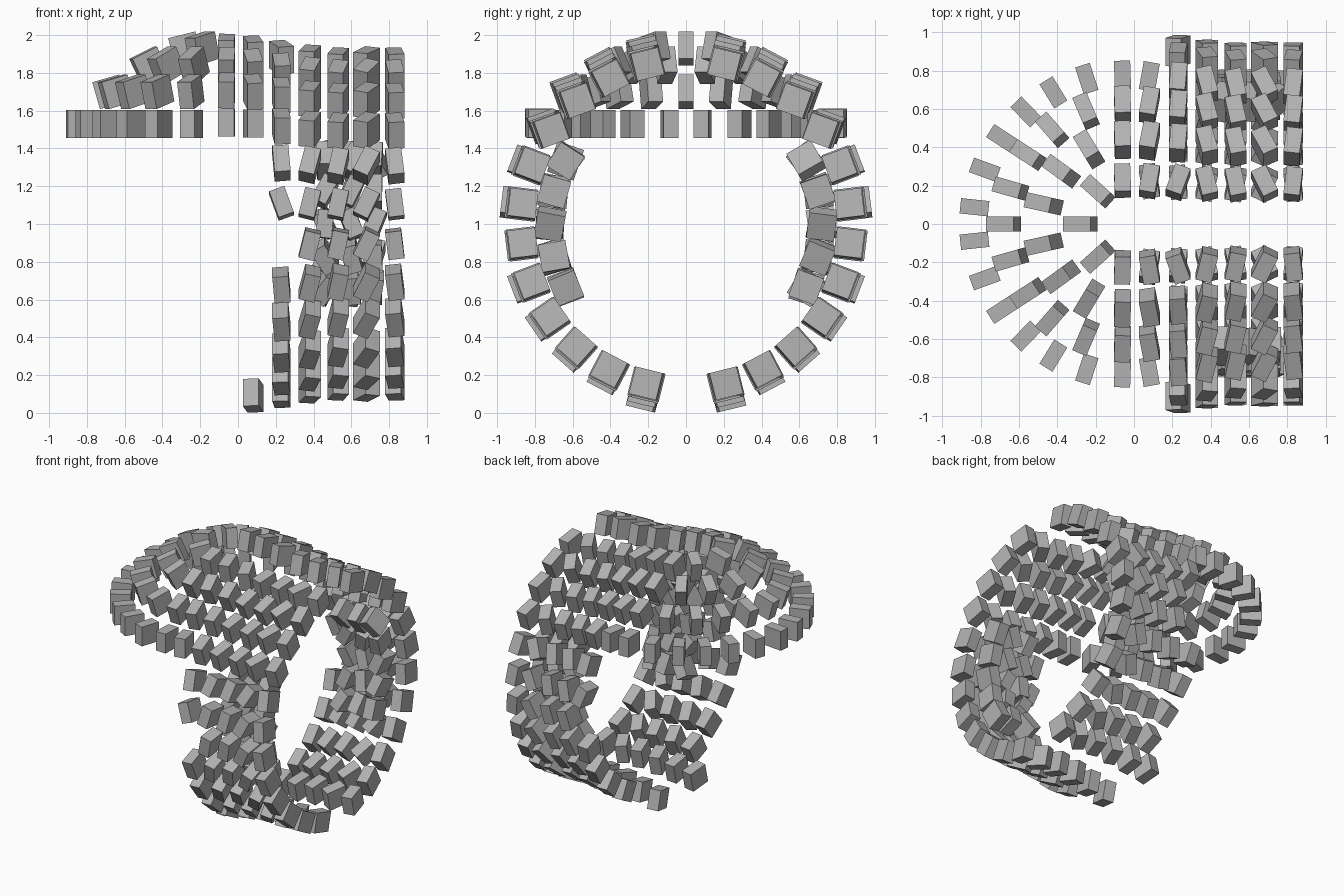
import bpy, bmesh, random
from math import radians, sin, cos, pi
from mathutils import Matrix

random.seed(4)
if "Cube" in bpy.data.objects:
    bpy.data.objects.remove(bpy.data.objects["Cube"])

grey = bpy.data.materials.new("plain grey")
grey.use_nodes = True
GREY = (0.45, 0.45, 0.45, 1)
grey.diffuse_color = GREY
grey.node_tree.nodes["Principled BSDF"].inputs["Base Color"].default_value = GREY

LONG, THIN = 0.148, 0.085
STEP = pi / 13
CENTRE_Z = 1.0


def rot(angle, axis):
    return Matrix.Rotation(angle, 4, axis)


def make_row(name, placements):
    """One object holding a row of boxes; each placement is (matrix, size)."""
    bm = bmesh.new()
    for matrix, size in placements:
        scale = Matrix.Diagonal((*size, 1))
        bmesh.ops.create_cube(bm, size=1, matrix=matrix @ scale)
    mesh = bpy.data.meshes.new(name)
    bm.to_mesh(mesh)
    bm.free()
    mesh.materials.append(grey)
    obj = bpy.data.objects.new(name, mesh)
    bpy.context.collection.objects.link(obj)


def wall_box(x, radius, angle, tilt, yaw, side):
    """Box on the barrel wall, turned to face outwards; side is +1 or -1."""
    place = Matrix.Translation((x, side * radius * sin(angle),
                                CENTRE_Z + radius * cos(angle)))
    matrix = place @ rot(-side * tilt, 'X') @ rot(side * yaw, 'Z')
    return matrix, (THIN, LONG, LONG)


def dome_box(radius, z, around, tilt):
    """Box on the rounded end, pointing away from the middle."""
    place = Matrix.Translation((-radius * cos(around), radius * sin(around), z))
    matrix = place @ rot(pi - around, 'Z') @ rot(tilt, 'Y')
    return matrix, (LONG, THIN - 0.005, LONG)


# Barrel columns: x position, radius, yaw in degrees
COLUMNS = [(-0.06, 0.945, 2), (0.08, 0.935, -10), (0.23, 0.91, -5),
           (0.38, 0.885, 14), (0.53, 0.87, 12), (0.68, 0.875, 26),
           (0.83, 0.87, -7)]

# First column used by each row, from the crown down to the bottom
FIRST = [0, 0, 0, 0, 2, 2, 3, 2, 2, 2, 2, 1]

for row, first in enumerate(FIRST, start=1):
    angle = row * STEP
    for side, label in ((1, "left"), (-1, "right")):
        boxes = []
        for x, radius, yaw in COLUMNS[first:]:
            tilt = angle
            if row in (3, 4):
                tilt = radians(20)
                if row == 4 and x < 0.2:
                    tilt = 0
            turn = yaw
            if x == 0.23 and row in (1, 6):
                turn = -20
            boxes.append(wall_box(x, radius, angle, tilt, radians(turn), side))
        make_row(f"{label}_wall_row_{row}", boxes)

# Rounded end: radius, height, tilt, angles on one side
DOME = [
    (0.28, 1.93, 14, (0, 42)),
    (0.49, 1.84, 26, (12.6, 36, 59)),
    (0.68, 1.70, 16, (0, 16, 33, 49, 67)),
    (0.84, 1.53, 0, (6, 20, 33, 46, 58.5, 72)),
]
for row, (radius, z, tilt, angles) in enumerate(DOME, start=1):
    boxes = []
    for a in angles:
        shrink = radius - 0.0006 * a
        for side in ((1, -1) if a else (1,)):
            boxes.append(dome_box(shrink, z, side * radians(a), radians(tilt)))
    make_row(f"dome_row_{row}", boxes)

# Inner side pads, set between the wall rows
for side, label in ((1, "left"), (-1, "right")):
    for i in range(5):
        angle = (i + 4.5) * STEP
        boxes = []
        for x in (0.46, 0.60, 0.72):
            yaw = radians(random.uniform(-35, 35))
            tilt = angle + radians(random.uniform(-12, 12))
            boxes.append(wall_box(x, 0.72, angle, tilt, yaw, side))
        make_row(f"{label}_inner_pad_row_{i + 1}", boxes)
